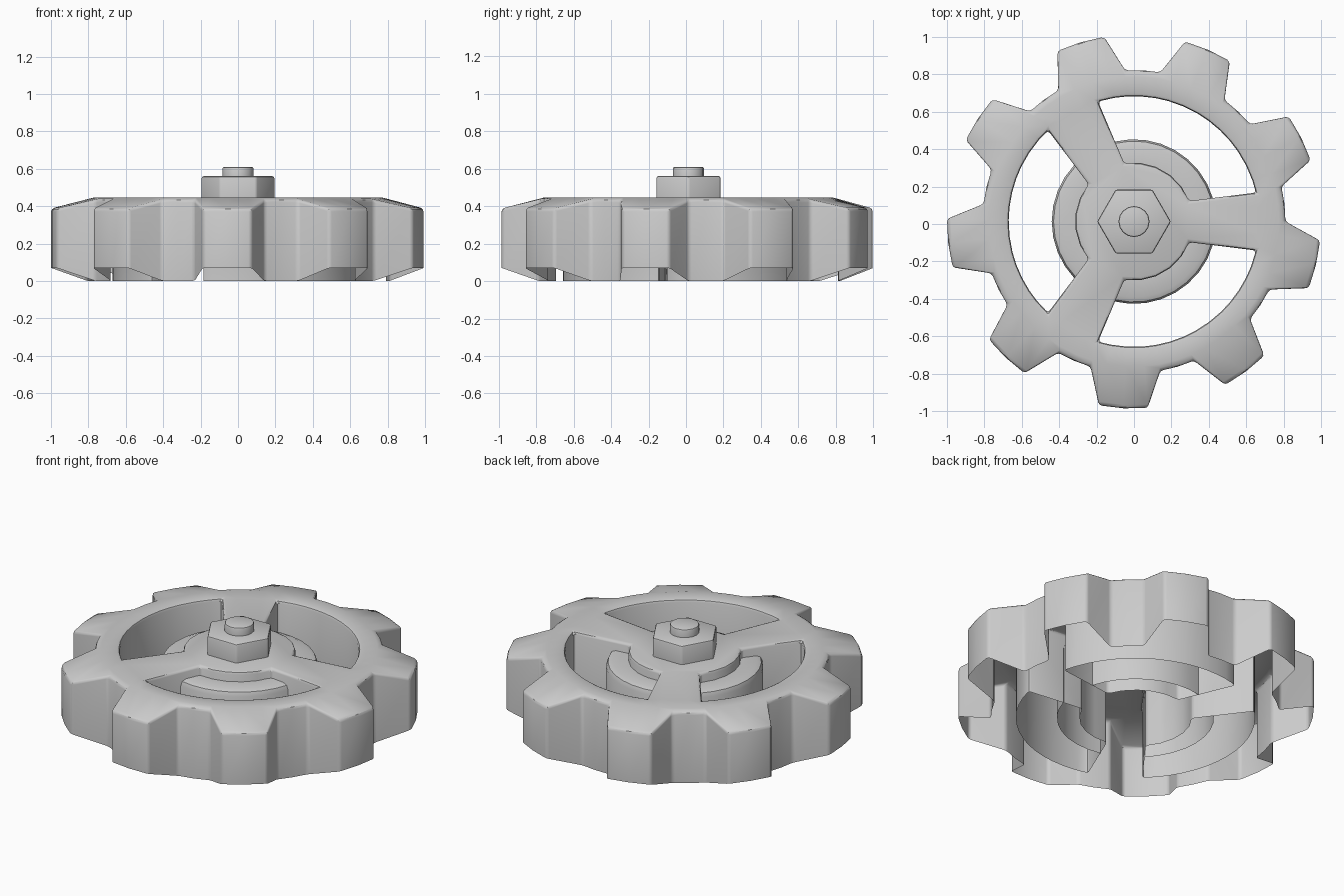
import bpy, bmesh
from math import sin, cos, radians, hypot

if "Cube" in bpy.data.objects:
    bpy.data.objects.remove(bpy.data.objects["Cube"])

CY = 0.013          # hub centre in y
TOP = 0.445


def polar(r, deg, z):
    a = radians(deg)
    return (r * cos(a), r * sin(a), z)


def finish(name, bm, bevel=0.0, segments=2):
    """Turn a bmesh into a bevelled, smooth-by-angle object with outward normals."""
    bmesh.ops.recalc_face_normals(bm, faces=bm.faces)
    flat = max(bm.faces, key=lambda f: abs(f.normal.z) * f.calc_area())
    if flat.normal.z < 0 and flat.calc_center_median().z > 0.1:
        bmesh.ops.reverse_faces(bm, faces=bm.faces)
    mesh = bpy.data.meshes.new(name)
    bm.to_mesh(mesh)
    bm.free()
    ob = bpy.data.objects.new(name, mesh)
    bpy.context.collection.objects.link(ob)
    ob.location.y = CY
    bpy.ops.object.select_all(action='DESELECT')
    bpy.context.view_layer.objects.active = ob
    ob.select_set(True)
    if bevel:
        m = ob.modifiers.new("bevel", 'BEVEL')
        m.width, m.segments = bevel, segments
        m.limit_method, m.angle_limit = 'ANGLE', radians(38)
        bpy.ops.object.modifier_apply(modifier="bevel")
    bpy.ops.object.shade_smooth_by_angle(angle=radians(35))
    return ob


# Gear wheel: open-bottomed shell with nine sloped teeth and three spokes
THIRD = 40 / 3
TOOTH = [(-THIRD, 0.81, 0.436), (-7.5, 1.0, 0.387), (0, 1.0, 0.387),
         (7.5, 1.0, 0.387), (THIRD, 0.81, 0.436), (20, 0.81, 0.436)]
bm = bmesh.new()
angles, inner, crease, outer = [], [], [], []
for k in range(9):
    for off, r, z in TOOTH:
        a = -THIRD + 40 * k + off
        angles.append(a)
        inner.append(bm.verts.new(polar(0.67, a, TOP)))
        crease.append(bm.verts.new(polar(0.775, a, TOP)))
        outer.append(bm.verts.new(polar(r, a, z)))
n = len(angles)
for i in range(n):
    j = (i + 1) % n
    bm.faces.new((inner[i], crease[i], crease[j], inner[j]))
    bm.faces.new((crease[i], outer[i], outer[j], crease[j]))

# Hub plate with spokes, sharing the ring's inner vertices
outline = []
for s in (0, 120, 240):
    hits = []
    for a, v in zip(angles, inner):
        d = (a - s + 180) % 360 - 180
        if abs(d) < THIRD + 0.1:
            hits.append((d, v))
    outline += [v for d, v in sorted(hits, key=lambda h: h[0])]
    outline += [bm.verts.new(polar(0.315, s + 20.5 + 79 * i / 5, TOP)) for i in range(6)]
bm.faces.new(outline)

# Walls: tooth tips stop short of the ground, everything else reaches it
rim = [e for e in bm.edges if e.is_boundary]
for v in [g for g in bmesh.ops.extrude_edge_only(bm, edges=rim)['geom']
          if isinstance(g, bmesh.types.BMVert)]:
    v.co.z = 0.07 if hypot(v.co.x, v.co.y) > 0.9 else 0.0
finish("gear_wheel", bm, 0.022)

# Lower collar: a stepped arc around the hub between each pair of spokes
PROFILE = [(0.31, 0.385), (0.405, 0.385), (0.43, 0.375), (0.44, 0.35), (0.44, 0.0)]
for s in range(3):
    bm = bmesh.new()
    rows = [[bm.verts.new(polar(r, 120 * s + 16 + 88 * i / 8, z)) for r, z in PROFILE]
            for i in range(9)]
    for a, b in zip(rows, rows[1:]):
        for p in range(len(PROFILE) - 1):
            bm.faces.new((a[p], a[p + 1], b[p + 1], b[p]))
    finish(f"hub_collar_{s + 1}", bm)


def prism(name, sides, r, z0, z1, bevel):
    """Upright prism with an open base."""
    bm = bmesh.new()
    top = [bm.verts.new(polar(r, 360 * i / sides, z1)) for i in range(sides)]
    low = [bm.verts.new(polar(r, 360 * i / sides, z0)) for i in range(sides)]
    bm.faces.new(top)
    for i in range(sides):
        j = (i + 1) % sides
        bm.faces.new((low[i], low[j], top[j], top[i]))
    finish(name, bm, bevel)


# Nut and bolt end
prism("hex_nut", 6, 0.197, 0.44, 0.56, 0.01)
prism("bolt_end", 16, 0.083, 0.55, 0.61, 0.01)
